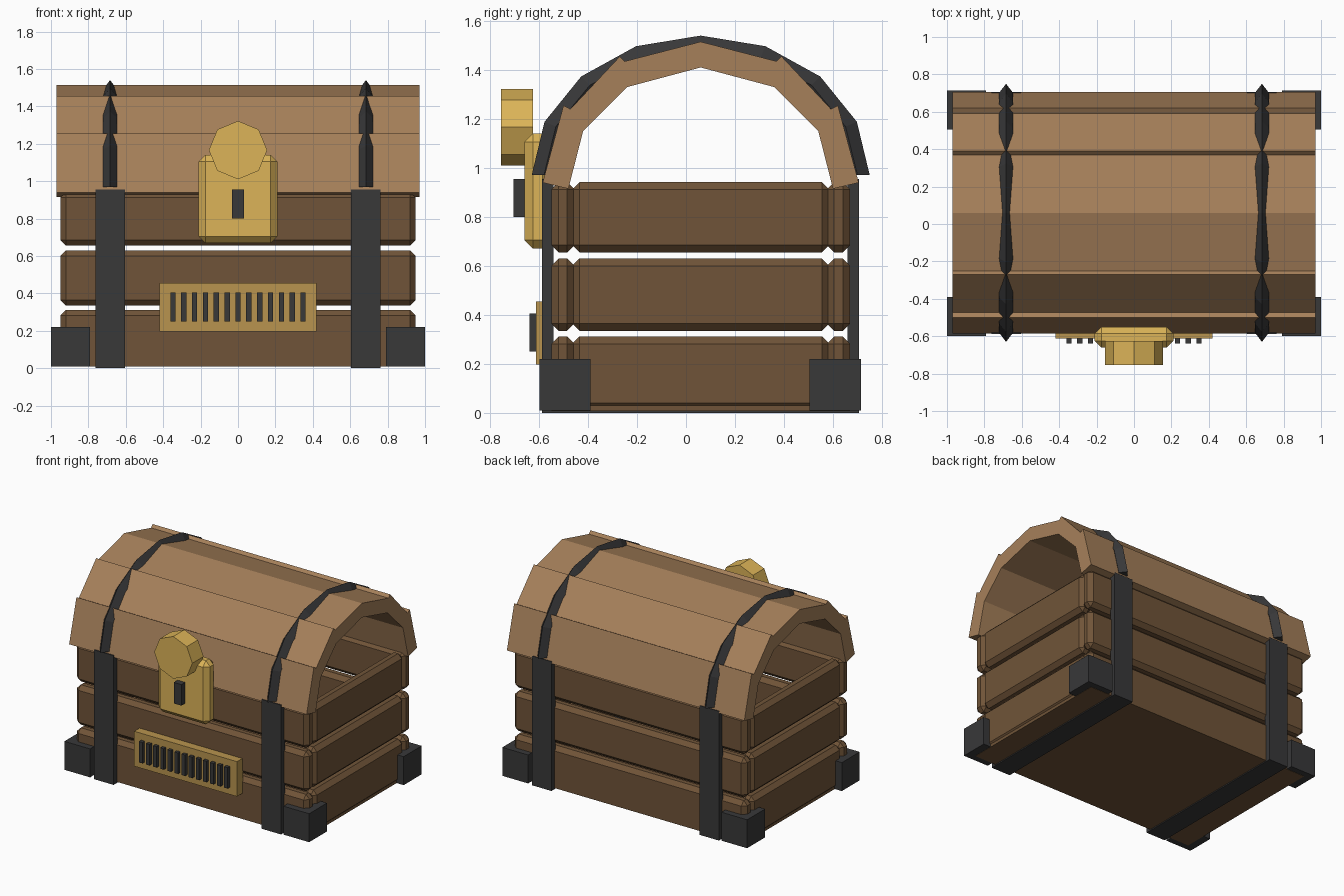
import bpy, bmesh, math
from mathutils import Vector

if "Cube" in bpy.data.objects:
    bpy.data.objects.remove(bpy.data.objects["Cube"])


def mat(name, r, g, b):
    def lin(c):
        c /= 255
        return c / 12.92 if c < 0.04045 else ((c + 0.055) / 1.055) ** 2.4
    m = bpy.data.materials.new(name)
    m.diffuse_color = (lin(r), lin(g), lin(b), 1)
    m.use_nodes = True
    m.node_tree.nodes["Principled BSDF"].inputs["Base Color"].default_value = m.diffuse_color
    return m


WOOD = mat("dark wood", 112, 84, 56)
LID = mat("light wood", 166, 128, 90)
IRON = mat("black iron", 56, 56, 57)
GOLD = mat("gold", 220, 180, 88)
BRASS = mat("dull brass", 184, 148, 78)
CY = 0.06  # chest centre line in y


def finish(name, bm, material):
    bmesh.ops.recalc_face_normals(bm, faces=bm.faces)
    me = bpy.data.meshes.new(name)
    bm.to_mesh(me)
    bm.free()
    me.materials.append(material)
    ob = bpy.data.objects.new(name, me)
    bpy.context.collection.objects.link(ob)
    return ob


def box(name, x, y, z, material, bevel=0):
    """Box from (min, max) ranges, with optional chamfered edges."""
    bm = bmesh.new()
    bmesh.ops.create_cube(bm, size=1)
    for v in bm.verts:
        v.co = Vector([(r[0] + r[1]) / 2 + c * (r[1] - r[0])
                       for r, c in zip((x, y, z), v.co)])
    if bevel:
        bmesh.ops.bevel(bm, geom=bm.edges[:], offset=bevel, segments=1,
                        affect='EDGES', profile=0.5)
    return finish(name, bm, material)


def loft(name, rings, material):
    """Closed tube through equal-length rings of points."""
    bm = bmesh.new()
    vs = [[bm.verts.new(p) for p in ring] for ring in rings]
    n = len(rings[0])
    for a, b in zip(vs, vs[1:]):
        for i in range(n):
            j = (i + 1) % n
            bm.faces.new((a[i], a[j], b[j], b[i]))
    bm.faces.new(vs[0])
    bm.faces.new(vs[-1])
    return finish(name, bm, material)


# Plank walls, three courses with open gaps between
for i, z in enumerate([(0.01, 0.312), (0.335, 0.63), (0.655, 0.942)]):
    box(f"front_plank_{i}", (-0.95, 0.95), (-0.55, -0.455), z, WOOD, 0.03)
    box(f"back_plank_{i}", (-0.95, 0.95), (0.575, 0.67), z, WOOD, 0.03)
    for s, side in ((-1, "left"), (1, "right")):
        x = sorted((s * 0.855, s * 0.95))
        box(f"{side}_plank_{i}", x, (-0.465, 0.585), z, WOOD, 0.03)
box("floor", (-0.94, 0.94), (-0.55, 0.67), (0.008, 0.05), WOOD)

# Lid: arched open-ended shell of six overlapping boards
outer = [(-0.645, 0.94), (-0.56, 1.255), (-0.532, 1.24), (-0.33, 1.455),
         (-0.31, 1.435), (0, 1.515)]
inner = [(0, 1.41), (-0.30, 1.33), (-0.48, 1.15), (-0.54, 0.915)]
mirror = lambda pts: [(-y, z) for y, z in reversed(pts)]
profile = outer + mirror(outer[:-1]) + mirror(inner[1:]) + inner
loft("lid", [[(x, y + CY, z) for y, z in profile] for x in (-0.97, 0.97)], LID)

# Iron bands, corner guards
for s, side in ((-1, "left"), (1, "right")):
    cx = s * 0.684
    rings = []
    for k in range(9):  # diamond section swept over the lid
        a = math.pi * k / 8
        c, t = -math.cos(a), math.sin(a)
        rings.append([(cx + dx, CY + c * (0.69 - d), 0.97 + t * (0.57 - d))
                      for dx, d in ((0, 0), (0.038, 0.05), (0, 0.10), (-0.038, 0.05))])
    loft(f"{side}_lid_band", rings, IRON)
    bx = (cx - 0.079, cx + 0.079)
    box(f"{side}_front_band", bx, (-0.588, -0.54), (0, 0.955), IRON)
    box(f"{side}_back_band", bx, (0.66, 0.706), (0, 0.955), IRON)
    box(f"{side}_bottom_band", bx, (-0.588, 0.706), (0, 0.03), IRON)
    fx = sorted((s * 0.79, s))
    box(f"{side}_front_corner", fx, (-0.598, -0.39), (0.01, 0.22), IRON)
    box(f"{side}_back_corner", fx, (0.505, 0.715), (0.01, 0.22), IRON)

# Lock: body, keyhole, octagonal knob
box("lock_body", (-0.21, 0.21), (-0.66, -0.55), (0.67, 1.14), GOLD, 0.035)
box("keyhole", (-0.031, 0.031), (-0.705, -0.64), (0.80, 0.955), IRON)
loft("lock_knob", [[(0.156 * math.sin(k * math.pi / 4), y,
                     1.166 + 0.156 * math.cos(k * math.pi / 4)) for k in range(8)]
                   for y in (-0.755, -0.625)], GOLD)

# Grille plate with thirteen bars
box("grille_plate", (-0.42, 0.42), (-0.612, -0.54), (0.197, 0.455), BRASS)
for i in range(13):
    x = (i - 6) * 0.058
    box(f"grille_bar_{i}", (x - 0.014, x + 0.014), (-0.638, -0.60), (0.25, 0.405), IRON)
